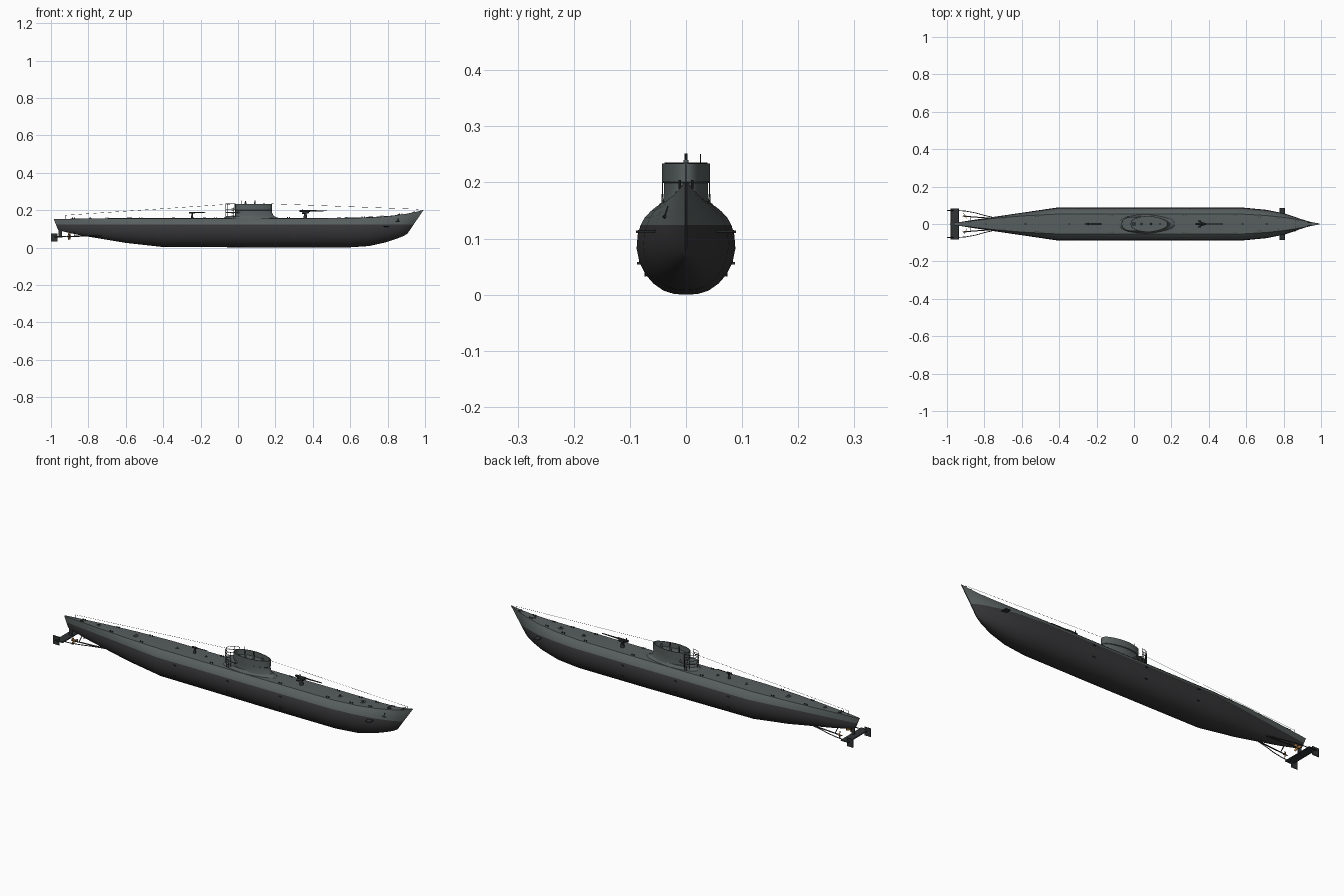
import bpy, bmesh, math
from mathutils import Vector

if "Cube" in bpy.data.objects:
    bpy.data.objects.remove(bpy.data.objects["Cube"])


def material(name, rgb):
    m = bpy.data.materials.new(name)
    m.use_nodes = True
    m.diffuse_color = (*rgb, 1)
    m.node_tree.nodes["Principled BSDF"].inputs["Base Color"].default_value = (*rgb, 1)
    return m


GREY = material("weathered grey", (.095, .115, .112))
BLACK = material("hull black", (.036, .036, .039))
METAL = material("dark metal", (.03, .034, .035))
BRONZE = material("bronze", (.4, .19, .05))


def finish(name, bm, mats, smooth=True):
    bmesh.ops.recalc_face_normals(bm, faces=bm.faces)
    me = bpy.data.meshes.new(name)
    bm.to_mesh(me)
    bm.free()
    ob = bpy.data.objects.new(name, me)
    bpy.context.collection.objects.link(ob)
    for m in mats:
        me.materials.append(m)
    if smooth:
        bpy.ops.object.select_all(action='DESELECT')
        ob.select_set(True)
        bpy.context.view_layer.objects.active = ob
        bpy.ops.object.shade_smooth_by_angle(angle=math.radians(32))
    return ob


def loft(name, loops, mats, rule=None):
    # Skin between closed loops, capped at both ends
    bm = bmesh.new()
    rings = [[bm.verts.new(p) for p in loop] for loop in loops]
    n = len(rings[0])
    for a, b in zip(rings, rings[1:]):
        for i in range(n):
            j = (i + 1) % n
            bm.faces.new((a[i], a[j], b[j], b[i]))
    bm.faces.new(rings[0])
    bm.faces.new(rings[-1])
    if rule:
        for f in bm.faces:
            f.material_index = rule(f.calc_center_median())
    return finish(name, bm, mats)


def rod(name, a, b, r, mat=METAL, sides=10, r2=None):
    a, b = Vector(a), Vector(b)
    bm = bmesh.new()
    bmesh.ops.create_cone(bm, cap_ends=True, segments=sides, radius1=r,
                          radius2=r if r2 is None else r2, depth=(b - a).length)
    bm.transform((b - a).to_track_quat('Z', 'Y').to_matrix().to_4x4())
    bmesh.ops.translate(bm, verts=bm.verts, vec=(a + b) / 2)
    return finish(name, bm, [mat], sides > 4)


def box(name, centre, size, mat=METAL, bevel=0):
    bm = bmesh.new()
    bmesh.ops.create_cube(bm, size=1)
    bmesh.ops.scale(bm, verts=bm.verts, vec=size)
    if bevel:
        bmesh.ops.bevel(bm, geom=bm.edges[:], offset=bevel, segments=1, affect='EDGES')
    bmesh.ops.translate(bm, verts=bm.verts, vec=centre)
    return finish(name, bm, [mat], False)


def pipe(name, points, r, mat=METAL):
    cu = bpy.data.curves.new(name, 'CURVE')
    cu.dimensions = '3D'
    cu.bevel_depth, cu.bevel_resolution = r, 1
    sp = cu.splines.new('POLY')
    sp.points.add(len(points) - 1)
    for p, c in zip(sp.points, points):
        p.co = (*c, 1)
    cu.materials.append(mat)
    ob = bpy.data.objects.new(name, cu)
    bpy.context.collection.objects.link(ob)


# Hull stations: x at keel, x at deck, keel z, deck z, half beam, half deck
STATIONS = [(-.962, -.985, .095, .152, .003, .003), (-.93, -.94, .085, .153, .010, .009),
            (-.85, -.85, .067, .154, .023, .019), (-.75, -.75, .050, .155, .038, .030),
            (-.60, -.60, .025, .156, .060, .043), (-.41, -.41, .004, .156, .088, .053),
            (.20, .20, 0, .156, .088, .053), (.58, .58, 0, .157, .088, .053),
            (.70, .71, .008, .161, .076, .045), (.79, .81, .028, .168, .058, .034),
            (.85, .89, .048, .178, .036, .021), (.885, .95, .062, .190, .017, .010),
            (.905, .993, .073, .202, .002, .002)]
LOWER = [(.24, .01), (.46, .06), (.66, .16), (.82, .29), (.94, .46), (1, .66), (.98, .85), (.92, 1)]
WATER = .124


def section(xb, xt, keel, deck, w, dw):
    half = [(w * a, keel + f * (WATER - keel)) for a, f in LOWER]
    for f in (.4, .75, 1):
        bulge = .12 * math.sin(f * math.pi) * (w - dw)
        half.append((w * .92 * (1 - f) + dw * f + bulge, WATER + f * (deck - WATER)))
    ring = [(0, keel)] + half + [(0, deck + dw * .04)] + [(-y, z) for y, z in reversed(half)]
    return [(xb + (xt - xb) * (z - keel) / (deck - keel), y, z) for y, z in ring]


loft("hull", [section(*s) for s in STATIONS], [GREY, BLACK],
     lambda c: 1 if c.z < WATER - .0005 else 0)


def deck_z(x):
    for a, b in zip(STATIONS, STATIONS[1:]):
        if a[1] <= x <= b[1]:
            return a[3] + (b[3] - a[3]) * (x - a[1]) / (b[1] - a[1])
    return STATIONS[-1][3]


def teardrop(z, x0, x1, hw, n=48):
    pts = []
    for i in range(n):
        a = 2 * math.pi * i / n
        c, s = math.cos(a), math.sin(a)
        y = hw * math.copysign(abs(s) ** .8, s) * (1 - .22 * max(c, 0))
        pts.append(((x0 + x1) / 2 + (x1 - x0) / 2 * c, y, z))
    return pts


# Conning tower: flared base, trunk, open bulwark
loft("tower_base", [teardrop(*l) for l in [(.150, -.08, .225, .052), (.158, -.078, .218, .050),
     (.163, -.070, .203, .045), (.170, -.060, .19, .041)]], [GREY])
loft("conning_tower", [teardrop(*l) for l in [(.155, -.02, .20, .044), (.168, -.018, .192, .041),
     (.185, -.015, .183, .039), (.199, -.015, .18, .039), (.201, -.018, .182, .043),
     (.234, -.018, .182, .043), (.234, -.014, .177, .040), (.208, -.014, .177, .040)]], [GREY])

# Aft platform with rails and ladder
loft("aft_platform", [teardrop(.186, -.066, .06, .038), teardrop(.190, -.066, .06, .038)], [GREY])
for h in (.205, .220, .235):
    arc = [(-.015 - .05 * math.cos(t), .037 * math.sin(t), h)
           for t in [math.pi * (k / 12 - .5) for k in range(13)]]
    pipe("platform_rail", arc, .001)
for k in range(7):
    t = math.pi * (k / 6 - .5)
    x, y = -.015 - .05 * math.cos(t), .037 * math.sin(t)
    rod("rail_post", (x, y, .16), (x, y, .235), .0011, sides=6)
for s in (-1, 1):
    for x in (-.035, -.022):
        rod("ladder_side", (x, s * .043, .157), (x, s * .041, .215), .001, sides=6)
    for k in range(6):
        rod("ladder_rung", (-.035, s * .042, .163 + k * .009),
            (-.022, s * .042, .163 + k * .009), .0008, sides=6)

# Periscopes, aerial and bridge gear
for x, top in ((.04, .248), (.09, .252)):
    rod("periscope_housing", (x, 0, .205), (x, 0, .240), .006, GREY, 14, .0045)
    rod("periscope", (x, 0, .238), (x, 0, top), .003)
rod("aerial", (.02, .026, .205), (.02, .026, .251), .0008, sides=6)
rod("bridge_hatch", (.0, 0, .205), (.0, 0, .211), .012, METAL, 16)
rod("compass_stand", (.14, 0, .205), (.14, 0, .236), .005, GREY, 12)

# Main deck gun
rod("gun_pedestal", (.36, 0, .15), (.36, 0, .184), .011, METAL, 14, .007)
box("gun_mount", (.362, 0, .190), (.034, .016, .014), METAL, .003)
rod("gun_breech", (.328, 0, .196), (.385, 0, .196), .0055)
rod("gun_barrel", (.38, 0, .196), (.475, 0, .197), .0036, r2=.0024)
for s in (-1, 1):
    box("gun_seat", (.35, s * .015, .182), (.016, .008, .004))
    rod("gun_sight", (.345, s * .011, .188), (.345, s * .011, .204), .002)

# Light anti-aircraft gun
rod("light_gun_pedestal", (-.245, 0, .15), (-.245, 0, .182), .007, METAL, 12, .004)
box("light_gun_body", (-.246, 0, .186), (.030, .008, .009), METAL, .002)
rod("light_gun_barrel", (-.235, 0, .187), (-.175, 0, .188), .0018)

# Hatches, bollards and cleats along the deck
for x, r in ((-.79, .008), (-.58, .013), (-.345, .009), (-.18, .008), (.58, .012),
             (.71, .013), (.86, .007)):
    z = deck_z(x)
    rod("deck_hatch", (x, 0, z - .004), (x, 0, z + .004), r, GREY, 18)
    rod("hatch_wheel", (x, 0, z + .003), (x, 0, z + .0055), r * .5, METAL, 12)
for x, y in ((-.88, .010), (-.70, .028), (-.52, .040), (-.12, .044), (.27, .044),
             (.54, .044), (.67, .038), (.77, .028), (.87, .016)):
    for s in (-1, 1):
        for dx in (-.006, .006):
            z = deck_z(x)
            rod("bollard", (x + dx, s * y, z - .004), (x + dx, s * y, z + .006), .0028, METAL, 8)

# Aerial wires and their posts
rod("stern_post", (-.92, 0, .15), (-.92, 0, .174), .0013, sides=6)
rod("bow_post", (.965, 0, .19), (.965, 0, .206), .0013, sides=6)
rod("aft_wire", (-.92, 0, .173), (-.016, 0, .234), .0006, sides=4)
rod("forward_wire", (.18, 0, .234), (.965, 0, .205), .0006, sides=4)

# Stern plane, and the mirrored running gear and bow fittings
box("stern_plane", (-.958, 0, .058), (.045, .168, .006), METAL, .002)
box("stern_plane_post", (-.95, 0, .077), (.018, .005, .04))
for s in (-1, 1):
    box("rudder", (-.982, s * .072, .054), (.036, .004, .044), METAL, .001)
    rod("propeller_shaft", (-.70, s * .026, .062), (-.915, s * .042, .060), .0028)
    rod("propeller_hub", (-.895, s * .041, .060), (-.918, s * .042, .060), .005, BRONZE, 12, .0015)
    rod("shaft_strut", (-.875, s * .012, .085), (-.875, s * .040, .061), .0022, sides=6)
    for k in range(3):
        t = math.tau * k / 3 + .5
        blade = box("propeller_blade", (0, 0, .010), (.002, .011, .018), BRONZE)
        blade.rotation_euler = (t, 0, .5 * s)
        blade.location = (-.902, s * .041, .060)
    pipe("propeller_guard", [(-.73, s * .030, .062), (-.80, s * .046, .062), (-.85, s * .060, .061),
         (-.90, s * .069, .060), (-.94, s * .072, .059)], .002)
    box("bow_plane", (.793, s * .066, .113), (.028, .040, .005), METAL, .0015)
    for x in (-.3, .0, .3):
        box("side_fitting", (x, s * .087, .112), (.012, .005, .004))
        box("side_fitting", (x, s * .084, .056), (.012, .006, .004))

# Anchor on the starboard bow
rod("anchor_shank", (.855, -.031, .158), (.855, -.039, .136), .002, sides=8)
rod("anchor_arms", (.846, -.040, .139), (.864, -.037, .139), .002, sides=8)

# Bow cleat and fairleads
for s in (-1, 1):
    rod("bow_fairlead", (.93, s * .008, .184), (.945, s * .008, .192), .003, METAL, 8)
